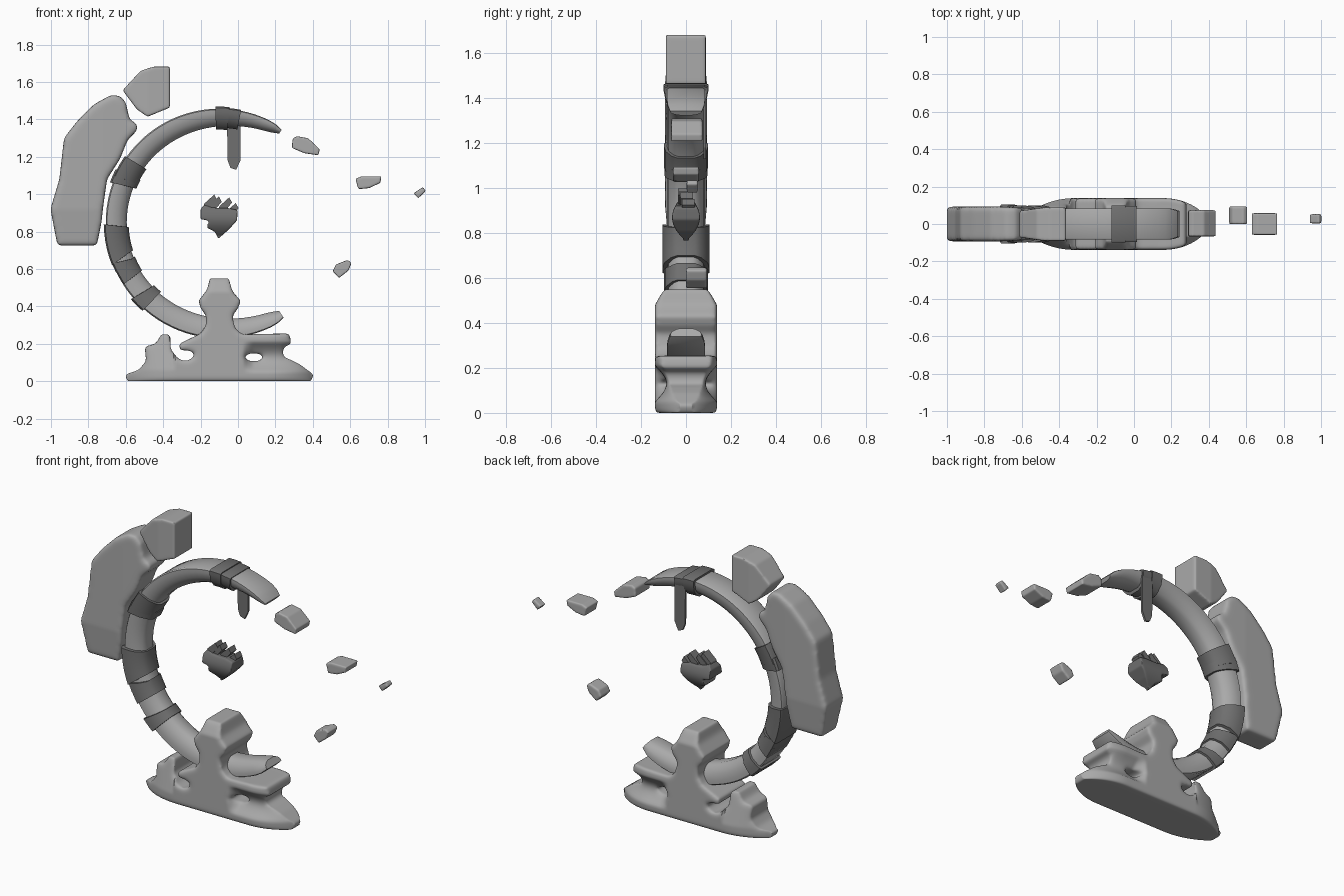
import bpy, bmesh, math

if "Cube" in bpy.data.objects:
    bpy.data.objects.remove(bpy.data.objects["Cube"])

RING_X, RING_Z = -0.1, 0.85


def make_material(name, value):
    mat = bpy.data.materials.new(name)
    mat.use_nodes = True
    colour = (value, value, value, 1)
    mat.diffuse_color = colour
    shader = next(n for n in mat.node_tree.nodes if n.type == 'BSDF_PRINCIPLED')
    shader.inputs["Base Color"].default_value = colour
    return mat


STONE = make_material("light grey stone", 0.4)
WRAP = make_material("dark grey wrap", 0.16)


def add_object(name, bm, material):
    bmesh.ops.recalc_face_normals(bm, faces=bm.faces[:])
    mesh = bpy.data.meshes.new(name)
    bm.to_mesh(mesh)
    bm.free()
    mesh.materials.append(material)
    obj = bpy.data.objects.new(name, mesh)
    bpy.context.scene.collection.objects.link(obj)
    return obj


def smooth_shade(mesh, degrees):
    mesh.shade_smooth()
    mesh.set_sharp_from_angle(angle=math.radians(degrees))


def prism(name, outline, y0, y1, material):
    """Front outline of (x, z) points pushed through from y0 to y1."""
    bm = bmesh.new()
    front = [bm.verts.new((x, y0, z)) for x, z in outline]
    back = [bm.verts.new((x, y1, z)) for x, z in outline]
    bm.faces.new(front)
    bm.faces.new(back[::-1])
    for i in range(len(front)):
        j = (i + 1) % len(front)
        bm.faces.new((front[i], back[i], back[j], front[j]))
    bmesh.ops.triangulate(bm, faces=[f for f in bm.faces if len(f.verts) > 4])
    return add_object(name, bm, material)


def carved(name, outline, y0, y1, material, voxel, rounding, depth=None, hole=None):
    """Prism worn into a rounded stone; depth scales y by position."""
    obj = prism(name, outline, y0, y1, material)
    cutter = None
    if hole:
        cutter = prism("hole_cutter", hole, y0 * 2, y1 * 2, material)
        cutter.hide_render = True
        cut = obj.modifiers.new("hole", 'BOOLEAN')
        cut.operation = 'DIFFERENCE'
        cut.object = cutter
    remesh = obj.modifiers.new("remesh", 'REMESH')
    remesh.mode = 'VOXEL'
    remesh.voxel_size = voxel
    wear = obj.modifiers.new("wear", 'SMOOTH')
    wear.factor = 0.5
    wear.iterations = rounding
    graph = bpy.context.evaluated_depsgraph_get()
    graph.update()
    mesh = bpy.data.meshes.new_from_object(obj.evaluated_get(graph))
    obj.modifiers.clear()
    obj.data = mesh
    mesh.name = name
    if not mesh.materials:
        mesh.materials.append(material)
    if cutter:
        bpy.data.objects.remove(cutter)
    if depth:
        for v in mesh.vertices:
            v.co.y *= depth(v.co.x, v.co.z)
    smooth_shade(mesh, 50)


# Half of the ring's section: share of the way outward, share of the half width
HALF_SECTION = [(0, 0.38), (0.12, 0.64), (0.42, 0.92), (0.75, 1), (0.94, 1), (1, 0.88)]


def d_section(a_in, a_out, r_in, r_out, w):
    """Section with a flat outer side and a rounded inner side."""
    half = [(a_in + (a_out - a_in) * k, r_in + (r_out - r_in) * k, w * s)
            for k, s in HALF_SECTION]
    return half + [(a, r, -y) for a, r, y in reversed(half)]


def sweep(name, sections, material):
    """Join closed sections of (angle, radius, y) around the ring centre."""
    bm = bmesh.new()
    loops = []
    for section in sections:
        loop = []
        for angle, r, y in section:
            a = math.radians(angle)
            loop.append(bm.verts.new((RING_X + r * math.cos(a), y, RING_Z + r * math.sin(a))))
        loops.append(loop)
    n = len(loops[0])
    for a, b in zip(loops, loops[1:]):
        for i in range(n):
            j = (i + 1) % n
            bm.faces.new((a[i], a[j], b[j], b[i]))
    bm.faces.new(loops[0])
    bm.faces.new(loops[-1][::-1])
    obj = add_object(name, bm, material)
    smooth_shade(obj.data, 36)


# Broken ring, thinner toward both ends
def ring_section(t):
    angle = 56 + 248 * t
    d = abs(2 * t - 1)
    end = max(0, d - 0.96) / 0.04
    inner = 0.495 + 0.065 * d ** 4 + 0.012 * end
    outer = 0.607 + 0.02 * max(0, 2 * t - 1) - 0.012 * end
    return d_section(angle, angle, inner, outer, 0.084 - 0.014 * end)


sweep("broken_ring", [ring_section(i / 64) for i in range(65)], STONE)


# Dark wraps around the ring; the ends may be slanted
def wrap(name, outer, inner, r0, r1, w, steps=5):
    sections = []
    for i in range(steps + 1):
        t = i / steps
        sections.append(d_section(inner[0] + (inner[1] - inner[0]) * t,
                                  outer[0] + (outer[1] - outer[0]) * t, r0, r1, w))
    sweep(name, sections, WRAP)


wrap("top_wrap_left", (92, 85), (92, 85), 0.495, 0.618, 0.1)
wrap("top_wrap_right", (86, 79), (86, 79), 0.505, 0.612, 0.095)
wrap("upper_wrap", (145, 156), (144, 155), 0.482, 0.616, 0.098)
wrap("upper_wrap_edge", (153, 160), (152, 158), 0.478, 0.622, 0.095)
wrap("middle_wrap", (181, 202), (183, 198), 0.485, 0.618, 0.105)
wrap("middle_wrap_edge", (201, 206), (203, 207), 0.487, 0.614, 0.098)
wrap("lower_wrap", (206, 213), (202, 212), 0.487, 0.612, 0.098)
wrap("bottom_wrap", (221, 229), (224, 230), 0.485, 0.627, 0.1)

# Thin strip hanging from the back of the top wrap
prism("hanging_strip", [(-0.06, 1.44), (0.013, 1.44), (0.013, 1.18), (-0.01, 1.13),
                        (-0.04, 1.14), (-0.055, 1.18)], 0.077, 0.09, WRAP)


# Carved base with pillar, arms and feet
def base_depth(x, z):
    left = max(0, -0.32 - x) / 0.285
    right = max(0, x - 0.16) / 0.25
    scale = max(0.12, 1 - max(left, right) ** 2) ** 0.7
    if x < -0.34:
        scale *= 1 - 1.8 * max(0, z - 0.06)
    if x > 0.03 and 0.05 < z < 0.21:
        scale *= 1 - 0.36 * math.sin((z - 0.05) / 0.16 * math.pi) * min(1, (x - 0.03) / 0.05)
    if z > 0.48:
        scale *= 1 - 4 * (z - 0.48)
    return scale


base_outline = [
    (-0.59, 0), (0.39, 0), (0.405, 0.035), (0.33, 0.09), (0.28, 0.115),
    (0.24, 0.13), (0.24, 0.18), (0.285, 0.2), (0.275, 0.255), (0.02, 0.25),
    (-0.02, 0.29), (-0.03, 0.35), (0, 0.39), (0.015, 0.43), (-0.03, 0.48),
    (-0.05, 0.55), (-0.15, 0.55), (-0.165, 0.49), (-0.21, 0.43), (-0.2, 0.39),
    (-0.17, 0.35), (-0.17, 0.3), (-0.2, 0.255), (-0.315, 0.2), (-0.31, 0.165),
    (-0.26, 0.165), (-0.23, 0.15), (-0.24, 0.125), (-0.28, 0.105), (-0.32, 0.12),
    (-0.36, 0.17), (-0.365, 0.25), (-0.41, 0.25), (-0.44, 0.2), (-0.5, 0.185),
    (-0.49, 0.11), (-0.53, 0.06), (-0.605, 0.035)]
base_hole = []
for i in range(16):
    a = math.tau * i / 16
    base_hole.append((0.085 + 0.05 * math.cos(a), 0.128 + 0.022 * math.sin(a)))
carved("carved_base", base_outline, -0.138, 0.138, STONE, 0.01, 12, base_depth, base_hole)


# Two large stones beside the ring, narrower toward their worn ends
def large_stone_depth(x, z):
    return 1 - max(0, 0.92 - z) - 0.5 * max(0, x + 0.72)


def upper_stone_depth(x, z):
    return 1 - 1.5 * max(0, -0.48 - x)


carved("large_stone", [
    (-0.68, 1.53), (-0.63, 1.525), (-0.6, 1.49), (-0.58, 1.4), (-0.54, 1.375),
    (-0.54, 1.34), (-0.59, 1.29), (-0.63, 1.19), (-0.7, 1.08), (-0.72, 0.94),
    (-0.73, 0.85), (-0.755, 0.725), (-0.965, 0.725), (-1.003, 0.92), (-0.955, 1.08),
    (-0.93, 1.3), (-0.86, 1.39), (-0.77, 1.48)], -0.093, 0.093, STONE, 0.012, 11,
    large_stone_depth)
carved("upper_stone", [
    (-0.617, 1.555), (-0.52, 1.66), (-0.45, 1.682), (-0.364, 1.682), (-0.364, 1.463),
    (-0.484, 1.414), (-0.54, 1.453)], -0.09, 0.088, STONE, 0.008, 7, upper_stone_depth)

# Small drifting fragments
fragments = {
    "near": (-0.066, 0.074, [(0.292, 1.297), (0.315, 1.31), (0.375, 1.299),
                             (0.437, 1.24), (0.43, 1.208), (0.355, 1.219), (0.288, 1.247)]),
    "middle": (-0.058, 0.058, [(0.628, 1.082), (0.66, 1.095), (0.768, 1.095),
                               (0.76, 1.06), (0.7, 1.032), (0.643, 1.027)]),
    "far": (0.003, 0.053, [(0.94, 1.005), (0.988, 1.038), (1.005, 1.018), (0.963, 0.978)]),
    "low": (0, 0.094, [(0.506, 0.588), (0.523, 0.624), (0.585, 0.648),
                       (0.608, 0.633), (0.59, 0.591), (0.54, 0.552)]),
}
for label, (y0, y1, outline) in fragments.items():
    carved(label + "_fragment", outline, y0, y1, STONE, 0.005, 10)


# Jagged core floating in the middle, leaf shaped from the side
def leaf(x, z):
    t = min(1, max(0, (z - 0.765) / 0.225))
    return max(0.2, math.sin(math.pi * t ** 0.9))


carved("core_heart", [
    (-0.2, 0.865), (-0.2, 0.92), (-0.18, 0.945), (-0.145, 0.93), (-0.1, 0.925),
    (-0.05, 0.925), (-0.002, 0.915), (-0.005, 0.86), (-0.05, 0.81), (-0.105, 0.762),
    (-0.125, 0.8), (-0.165, 0.82), (-0.15, 0.86)], -0.062, 0.062, WRAP, 0.006, 3, leaf)
a = math.radians(47)
dx, dz = math.cos(a), math.sin(a)
blade = [(-0.1, 0), (0.3, 0.2), (1, 0.14), (0.9, -0.16), (0.2, -0.2)]
for i, (x, z) in enumerate([(-0.185, 0.915), (-0.16, 0.905), (-0.105, 0.9), (-0.07, 0.87)]):
    prism("core_blade_%d" % (i + 1),
          [(x + 0.1 * (u * dx - v * dz), z + 0.1 * (u * dz + v * dx)) for u, v in blade],
          -0.036 + 0.006 * i, 0.02 + 0.006 * i, WRAP)
